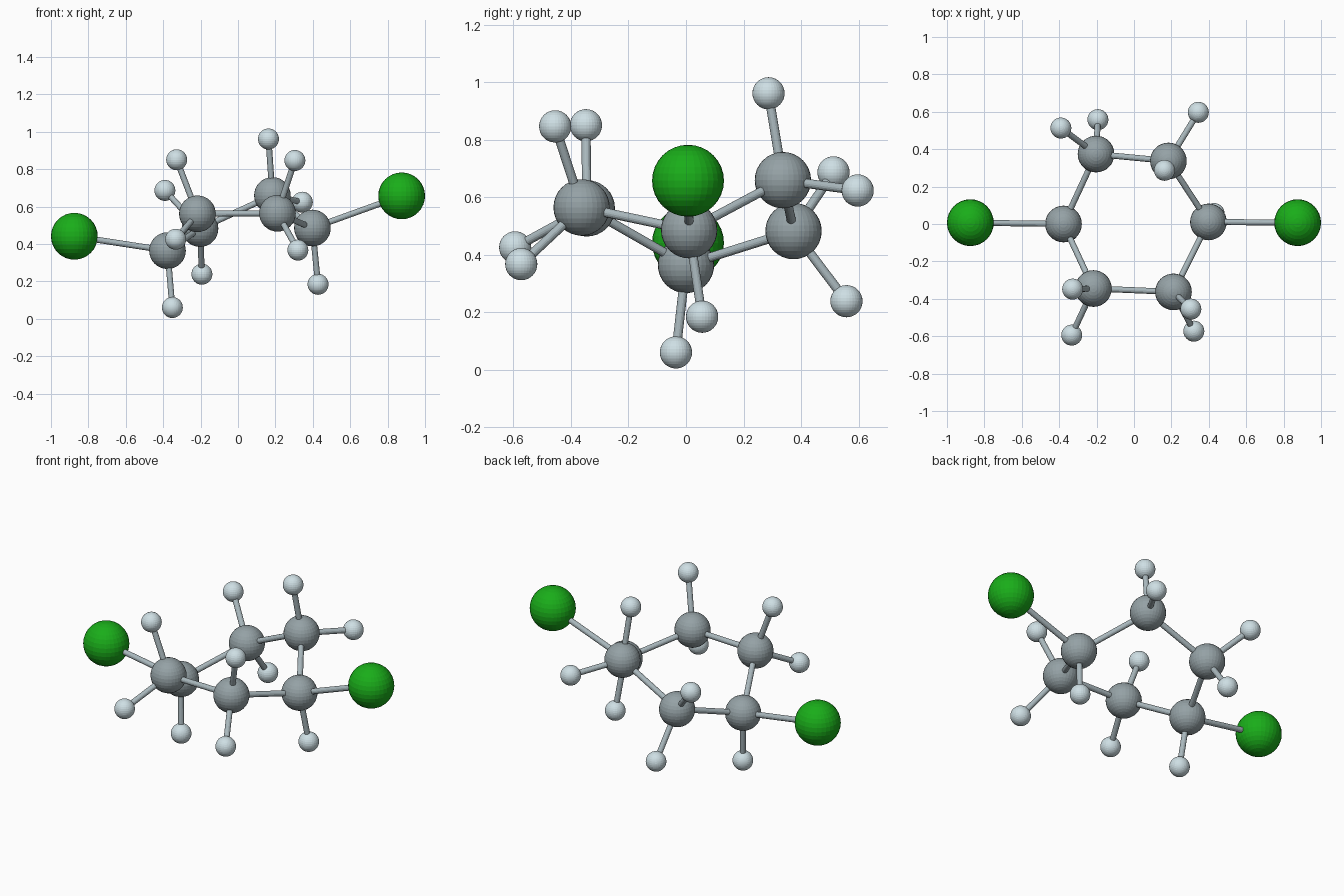
import bpy
from mathutils import Vector

if "Cube" in bpy.data.objects:
    bpy.data.objects.remove(bpy.data.objects["Cube"])


def material(name, rgb):
    m = bpy.data.materials.new(name)
    m.diffuse_color = (*rgb, 1)
    m.use_nodes = True
    m.node_tree.nodes["Principled BSDF"].inputs["Base Color"].default_value = m.diffuse_color
    return m


MATS = {
    "carbon": material("carbon_grey", (0.30, 0.36, 0.38)),
    "chlorine": material("chlorine_green", (0.01, 0.42, 0.01)),
    "hydrogen": material("hydrogen_pale", (0.62, 0.74, 0.78)),
    "bond": material("bond_grey", (0.40, 0.48, 0.51)),
}
RADIUS = {"carbon": 0.098, "chlorine": 0.125, "hydrogen": 0.056}
BOND_RADIUS = 0.016

# ring carbons, each with the atoms attached to it
RING = [
    ((-0.377, 0.0, 0.364), [("chlorine", (-0.875, 0.007, 0.441)),
                            ("hydrogen", (-0.351, -0.035, 0.06))]),
    ((-0.203, 0.374, 0.482), [("hydrogen", (-0.391, 0.513, 0.686)),
                              ("hydrogen", (-0.193, 0.558, 0.238))]),
    ((0.184, 0.337, 0.659), [("hydrogen", (0.344, 0.597, 0.623)),
                             ("hydrogen", (0.163, 0.287, 0.961))]),
    ((0.398, 0.011, 0.485), [("chlorine", (0.875, 0.007, 0.657)),
                             ("hydrogen", (0.428, 0.056, 0.184))]),
    ((0.211, -0.363, 0.564), [("hydrogen", (0.304, -0.455, 0.846)),
                              ("hydrogen", (0.320, -0.573, 0.367))]),
    ((-0.217, -0.345, 0.561), [("hydrogen", (-0.328, -0.348, 0.850)),
                               ("hydrogen", (-0.333, -0.594, 0.425))]),
]


def atom(kind, pos, label):
    bpy.ops.mesh.primitive_uv_sphere_add(segments=32, ring_count=16,
                                         radius=RADIUS[kind], location=pos)
    ob = bpy.context.object
    ob.name = f"{kind}_atom_{label}"
    ob.data.materials.append(MATS[kind])


def bond(a, b, label):
    a, b = Vector(a), Vector(b)
    bpy.ops.mesh.primitive_cylinder_add(vertices=16, radius=BOND_RADIUS,
                                        depth=(b - a).length, location=(a + b) / 2)
    ob = bpy.context.object
    ob.name = f"bond_{label}"
    ob.rotation_euler = (b - a).to_track_quat("Z", "Y").to_euler()
    ob.data.materials.append(MATS["bond"])


for i, (pos, attached) in enumerate(RING):
    # carbon and its bond to the next carbon round the ring
    atom("carbon", pos, i + 1)
    bond(pos, RING[(i + 1) % len(RING)][0], f"ring_{i + 1}")
    # outer atoms and their bonds
    for j, (kind, outer) in enumerate(attached):
        atom(kind, outer, f"{i + 1}_{j + 1}")
        bond(pos, outer, f"{kind}_{i + 1}_{j + 1}")
